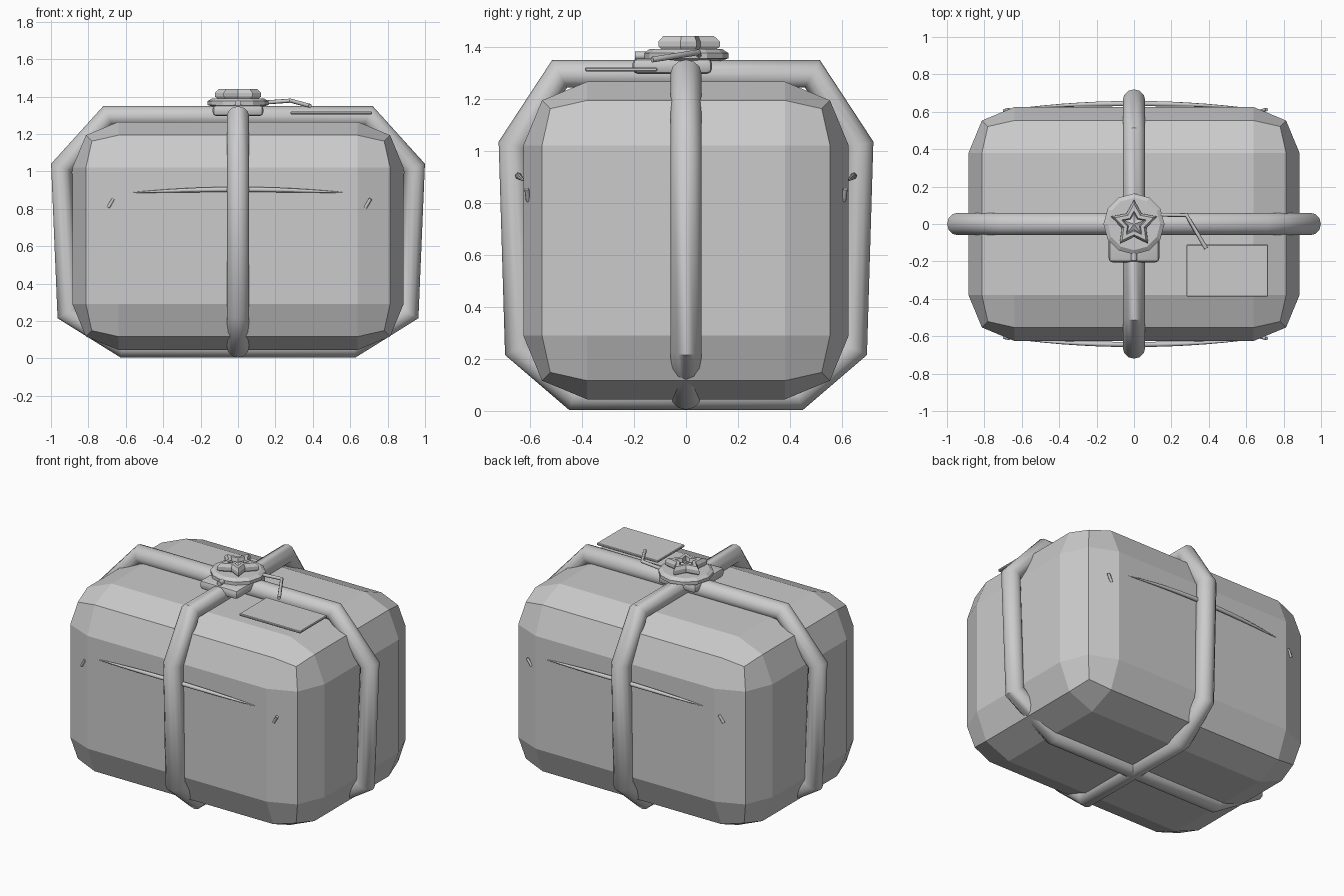
import bpy, bmesh, math
from mathutils import Vector

if "Cube" in bpy.data.objects:
    bpy.data.objects.remove(bpy.data.objects["Cube"], do_unlink=True)

GREY = (0.6, 0.6, 0.6, 1)
mat = bpy.data.materials.new("plain grey")
mat.use_nodes = True
mat.diffuse_color = GREY
mat.node_tree.nodes["Principled BSDF"].inputs["Base Color"].default_value = GREY


def finish(name, bm, smooth=None):
    bmesh.ops.recalc_face_normals(bm, faces=bm.faces)
    mesh = bpy.data.meshes.new(name)
    bm.to_mesh(mesh)
    bm.free()
    mesh.materials.append(mat)
    obj = bpy.data.objects.new(name, mesh)
    bpy.context.collection.objects.link(obj)
    if smooth:
        bpy.ops.object.select_all(action='DESELECT')
        obj.select_set(True)
        bpy.context.view_layer.objects.active = obj
        bpy.ops.object.shade_smooth_by_angle(angle=math.radians(smooth))
    return obj


def box(name, lo, hi, bevel, segments, smooth=None):
    bm = bmesh.new()
    bmesh.ops.create_cube(bm, size=1)
    lo, hi = Vector(lo), Vector(hi)
    for v in bm.verts:
        v.co = (lo + hi) / 2 + v.co * (hi - lo)
    bmesh.ops.bevel(bm, geom=bm.edges[:], offset=bevel, segments=segments,
                    profile=0.5, affect='EDGES')
    return finish(name, bm, smooth)


def bridge(bm, rings, closed=False):
    """Join successive vertex rings with quads."""
    n = len(rings[0])
    for k in range(len(rings) - (not closed)):
        a, b = rings[k], rings[(k + 1) % len(rings)]
        for i in range(n):
            j = (i + 1) % n
            bm.faces.new((a[i], a[j], b[j], b[i]))


def tube(name, path, radii, side, sides=12, closed=False, smooth=50):
    """Sweep a circle along a path; side is a vector across the path."""
    bm = bmesh.new()
    path = [Vector(p) for p in path]
    side = Vector(side)
    rings, n = [], len(path)
    for i, p in enumerate(path):
        prev = path[i - 1] if closed or i else p
        nxt = path[(i + 1) % n] if closed or i < n - 1 else p
        d = Vector()
        for step in (p - prev, nxt - p):
            if step.length:
                d += step.normalized()
        out = d.cross(side).normalized()
        across = out.cross(d).normalized()
        rings.append([bm.verts.new(p + radii[i] * (math.cos(t) * out + math.sin(t) * across))
                      for t in (math.tau * k / sides for k in range(sides))])
    bridge(bm, rings, closed)
    if not closed:
        bm.faces.new(rings[0])
        bm.faces.new(rings[-1])
    return finish(name, bm, smooth)


def layered(name, profile, count, star=1.0, smooth=None, pit=None):
    """Stack rings of (radius, z); star is the inner to outer radius ratio."""
    bm = bmesh.new()
    rings = []
    for r, z in profile:
        rings.append([bm.verts.new((r * f * math.cos(a), r * f * math.sin(a), z))
                      for a, f in ((math.pi / 2 + math.tau * i / count,
                                    star if i % 2 else 1.0) for i in range(count))])
    bridge(bm, rings)
    bm.faces.new(rings[0])
    if pit is None:
        bm.faces.new(rings[-1])
    else:
        tip = bm.verts.new((0, 0, pit))
        for i in range(count):
            bm.faces.new((rings[-1][i], rings[-1][(i + 1) % count], tip))
    return finish(name, bm, smooth)


# Body with faceted rounded edges
box("bundle_body", (-0.885, -0.625, 0.045), (0.885, 0.625, 1.265), 0.245, 2)

# Two rope loops crossing at the top and the bottom
def rope(name, half, axis, side):
    loop = half + [(-u, z) for u, z in reversed(half)]
    pts = [Vector(axis) * u + Vector((0, 0, z)) for u, z in loop]
    tube(name, pts, [0.06] * len(pts), side, closed=True)


rope("rope_lengthwise", [(0.613, 0.063), (0.913, 0.245), (0.943, 1.02), (0.695, 1.295)],
     (1, 0, 0), (0, 1, 0))
rope("rope_crosswise", [(0.429, 0.061), (0.641, 0.241), (0.662, 1.019), (0.486, 1.295)],
     (0, 1, 0), (1, 0, 0))

# Tapered folds and small stitches on front and back
for s, where in ((-1, "front"), (1, "back")):
    us = [k / 6 for k in range(-6, 7)]
    tube(where + "_fold",
         [(0.58 * u, s * (0.622 + 0.022 * (1 - u * u)), 0.885 + 0.018 * (1 - u * u)) for u in us],
         [0.002 + 0.012 * (1 - u * u) for u in us], (0, 0, 1), sides=8)
    for x, hand in ((-0.68, "right"), (0.695, "left")):
        tube(where + "_stitch_" + hand,
             [(x - 0.014, s * 0.606, 0.807), (x + 0.014, s * 0.612, 0.853)],
             [0.009, 0.009], (0, 1, 0), sides=8)

# Clasp block, round seal and small peg
box("clasp_block", (-0.135, -0.205, 1.295), (0.135, 0.1, 1.355), 0.02, 2, 40)
layered("seal_disc", [(0.135, 1.345), (0.163, 1.355), (0.163, 1.375), (0.14, 1.39)], 12)
tube("seal_peg", [(0, -0.14, 1.365), (0, -0.195, 1.365)], [0.016, 0.016], (0, 0, 1), sides=8)

# Raised star with a sunken star in its centre
layered("seal_star", [(0.11, 1.385), (0.13, 1.4), (0.13, 1.42), (0.108, 1.44),
                      (0.07, 1.44), (0.058, 1.415)], 10, star=0.53, pit=1.43)

# Tag string and flat paper tag
tube("tag_string", [(0.1, 0.05, 1.365), (0.28, 0.048, 1.378), (0.385, -0.13, 1.35)],
     [0.011] * 3, (0, 0, 1), sides=8)
box("paper_tag", (0.28, -0.388, 1.305), (0.717, -0.11, 1.32), 0.004, 1)
